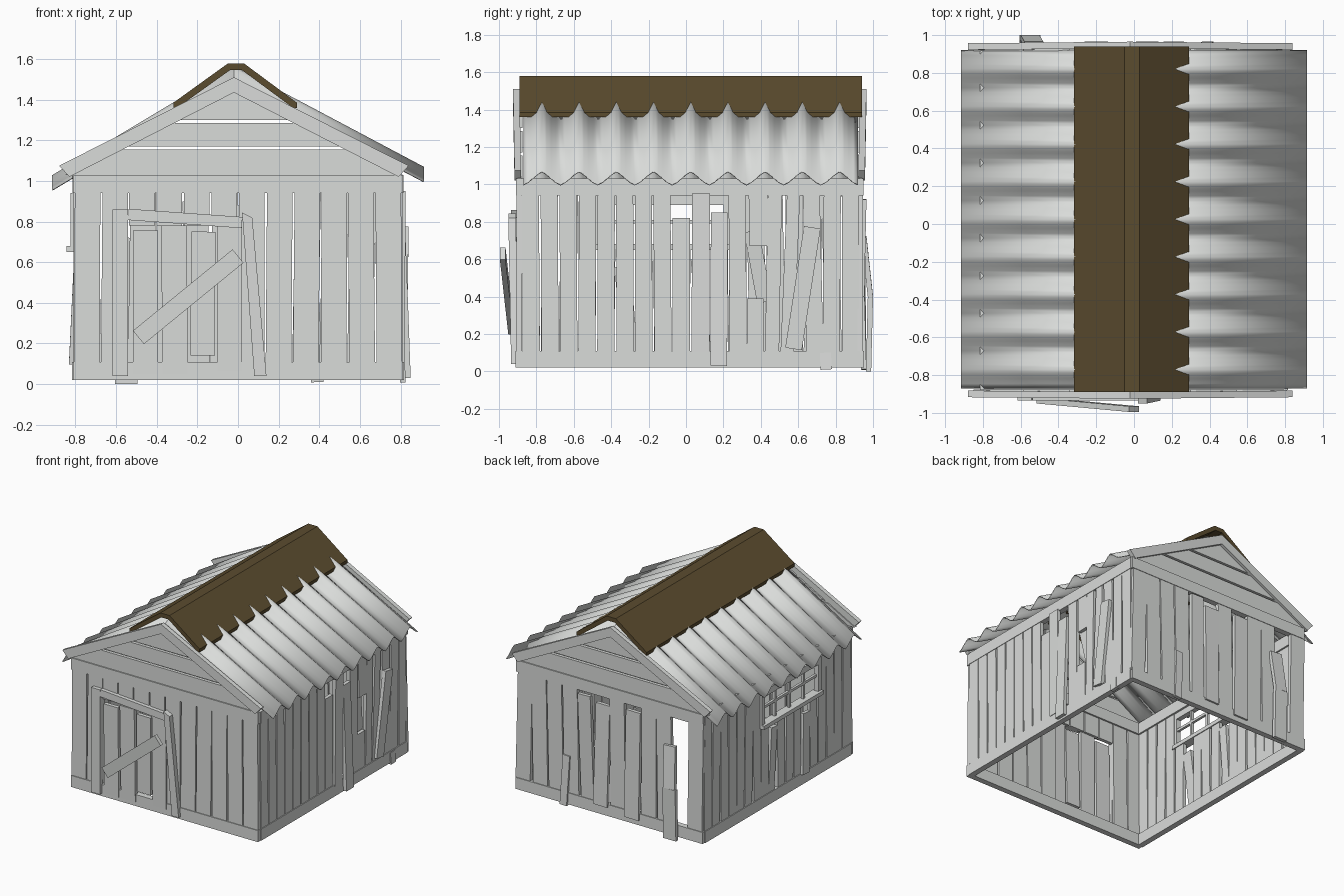
import bpy, bmesh, math, random
from mathutils import Vector

random.seed(4)

def material(name, rgb):
    m = bpy.data.materials.new(name)
    m.diffuse_color = (*rgb, 1)
    return m

GREY = material("weathered grey", (0.70, 0.715, 0.70))
BROWN = material("dark brown", (0.105, 0.072, 0.028))

# wall frames: (u along the wall, z up, d outward) to world
WALLS = {
    "front": lambda u, z, d: Vector((u, -0.905 - d, z)),
    "back": lambda u, z, d: Vector((u, 0.945 + d, z)),
    "right": lambda u, z, d: Vector((0.81 + d, u, z)),
    "left": lambda u, z, d: Vector((-0.81 - d, u, z)),
}

def slab(bm, wall, pts, th):
    """Closed prism: outer outline pts (u, z, d), thickened inward by th."""
    f = WALLS[wall]
    outer = [bm.verts.new(f(u, z, d)) for u, z, d in pts]
    inner = [bm.verts.new(f(u, z, d - th)) for u, z, d in pts]
    n = len(pts)
    bm.faces.new(outer)
    bm.faces.new(inner[::-1])
    for i in range(n):
        j = (i + 1) % n
        bm.faces.new((outer[i], inner[i], inner[j], outer[j]))

def plank(bm, wall, u0, z0, u1, z1, w, d0=0.0, d1=0.0, th=0.028):
    """Plank along a centre line, standing d0 and d1 off the wall at its ends."""
    l = math.hypot(u1 - u0, z1 - z0)
    pu, pz = (z1 - z0) / l * w / 2, -(u1 - u0) / l * w / 2
    slab(bm, wall, [(u0 - pu, z0 - pz, d0), (u0 + pu, z0 + pz, d0),
                    (u1 + pu, z1 + pz, d1), (u1 - pu, z1 - pz, d1)], th)

def finish(name, bm, mat):
    bmesh.ops.recalc_face_normals(bm, faces=bm.faces[:])
    me = bpy.data.meshes.new(name)
    bm.to_mesh(me)
    bm.free()
    ob = bpy.data.objects.new(name, me)
    bpy.context.collection.objects.link(ob)
    me.materials.append(mat)
    return ob

def wall(name, u0, u1, n, split, skip, extras, tilt):
    bm = bmesh.new()
    p = (u1 - u0) / n
    # upright boards
    for i in range(n):
        if i not in skip:
            c = u0 + (i + 0.5) * p
            t = random.uniform(-tilt, tilt)
            plank(bm, name, c + t, 0.09, c - t, 0.96, p - 0.009)
    for e in extras:
        plank(bm, name, *e)
    # sill and top plate, each in two lengths
    for a, b in ((u0, split), (split, u1)):
        plank(bm, name, a, 0.065, b, 0.065, 0.09, 0.006, 0.006, 0.045)
        plank(bm, name, a, 0.985, b, 0.985, 0.09, 0.004, 0.004, 0.045)
    finish(name + "_wall", bm, GREY)

# front wall with short boards above the doorway
wall("front", -0.81, 0.81, 12, 0.0, {2, 3, 4, 5},
     [(-0.81 + 0.135 * (i + 0.5), 0.78, -0.81 + 0.135 * (i + 0.5), 0.96, 0.126)
      for i in (2, 3, 4, 5)], 0.005)

# back wall with a missing board and a plank leaning out of the gap
wall("back", -0.81, 0.81, 12, 0.0, {1, 4, 6, 7},
     [(-0.55, 0.0, -0.55, 0.4, 0.11, 0.045, 0.055),
      (-0.55, 0.4, -0.53, 0.72, 0.10, 0.055, 0.02),
      (-0.20, 0.06, -0.21, 0.90, 0.125, 0.02, 0.01),
      (0.07, 0.09, 0.06, 0.88, 0.12, 0.02, 0.0),
      (0.19, 0.06, 0.21, 0.92, 0.11, 0.0, 0.02),
      (0.39, 0.01, 0.37, 0.40, 0.06, 0.02, 0.01)], 0.012)

# right wall with broken and slipped boards
wall("right", -0.88, 0.93, 18, -0.27, {8, 9, 10, 12, 13, 14, 15},
     [(-0.025, 0.10, -0.025, 0.82, 0.092),
      (0.077, 0.10, 0.08, 0.95, 0.095, 0.01, 0.015),
      (0.175, 0.03, 0.178, 0.85, 0.09, 0.04, 0.01),
      (0.39, 0.67, 0.385, 0.95, 0.10), (0.37, 0.09, 0.37, 0.39, 0.09),
      (0.42, 0.37, 0.35, 0.75, 0.08, -0.05, -0.02),
      (0.46, 0.09, 0.475, 0.95, 0.075), (0.54, 0.09, 0.575, 0.95, 0.07),
      (0.575, 0.12, 0.675, 0.77, 0.09, 0.02, 0.03),
      (0.69, 0.09, 0.67, 0.95, 0.09),
      (0.75, 0.01, 0.745, 0.10, 0.06, 0.015, 0.01)], 0.004)

# left wall with short boards below the window
P = 1.81 / 18
wall("left", -0.88, 0.93, 18, -0.27, set(range(4, 11)),
     [(-0.88 + P * (i + 0.5), 0.09, -0.88 + P * (i + 0.5) + 0.006 * (-1) ** i,
       0.66, 0.088) for i in (4, 6, 7, 8, 10)]
     + [(-0.30, 0.10, -0.34, 0.56, 0.085, 0.022, 0.0),
        (0.10, 0.09, 0.06, 0.60, 0.07, 0.0, 0.0)], 0.009)

# window frame and bars
bm = bmesh.new()
plank(bm, "left", -0.50, 0.665, 0.24, 0.665, 0.03, 0.035, 0.035, 0.07)
plank(bm, "left", -0.50, 0.915, 0.24, 0.915, 0.05, 0.015, 0.015, 0.04)
for u in (-0.48, 0.22):
    plank(bm, "left", u, 0.66, u, 0.93, 0.04, 0.015, 0.015, 0.04)
for u in (-0.305, -0.13, 0.045):
    plank(bm, "left", u, 0.66, u, 0.93, 0.02, 0.0, 0.0, 0.02)
plank(bm, "left", -0.48, 0.80, 0.22, 0.80, 0.02, 0.0, 0.0, 0.02)
finish("window", bm, GREY)

# crooked door frame
bm = bmesh.new()
plank(bm, "front", -0.58, 0.04, -0.58, 0.86, 0.075, 0.03, 0.03, 0.04)
plank(bm, "front", -0.54, 0.835, 0.02, 0.795, 0.055, 0.03, 0.03, 0.04)
slab(bm, "front", [(0.08, 0.04, 0.03), (0.14, 0.04, 0.03),
                   (0.07, 0.82, 0.045), (0.02, 0.845, 0.045)], 0.04)
finish("door_frame", bm, GREY)

# door planks and the loose brace
bm = bmesh.new()
for u0, z0, u1, z1, w in ((-0.455, 0.05, -0.455, 0.755, 0.125),
                          (-0.31, 0.05, -0.315, 0.78, 0.125),
                          (-0.175, 0.14, -0.17, 0.75, 0.12),
                          (-0.04, 0.065, -0.04, 0.80, 0.12)):
    plank(bm, "front", u0, z0, u1, z1, w, 0.012, 0.02, 0.03)
plank(bm, "front", -0.49, 0.23, 0.0, 0.63, 0.085, 0.045, 0.09, 0.03)
finish("door", bm, GREY)

# gable boards and rake boards at both ends
for side in ("front", "back"):
    bm = bmesh.new()
    half = lambda z: (1.47 - z) / 0.53
    for a, b in ((1.03, 1.155), (1.17, 1.285), (1.30, 1.46)):
        slab(bm, side, [(-0.02 - half(a), a, -0.005), (-0.02 + half(a), a, -0.005),
                        (-0.02 + half(b), b, -0.005),
                        (-0.02 - half(b), b, -0.005)], 0.025)
    finish(side + "_gable_boards", bm, GREY)
    bm = bmesh.new()
    for s in (-1, 1):
        slab(bm, side, [(-0.02, 1.51, 0.02), (-0.02, 1.435, 0.02),
                        (-0.02 + s * 0.81, 1.02, 0.012),
                        (-0.02 + s * 0.86, 1.075, 0.012)], 0.035)
    finish(side + "_rake_boards", bm, GREY)

# corrugated roof sheets, crest spacing 0.198
SEG, WAVES = 8, 9
for name, xe, slope in (("left_roof", -0.915, 0.60), ("right_roof", 0.915, 0.53)):
    bm = bmesh.new()
    rows = []
    for i in range(SEG * WAVES + 1):
        y = -0.87 + 1.79 * i / (SEG * WAVES)
        # rounded flanks that meet in a fairly narrow crest
        t = abs((i / SEG) % 1 - 0.5) * 2
        h = 0.07 * (0.5 * (1 - t) + 0.25 * (1 + math.cos(math.pi * t)))
        rows.append([bm.verts.new((x, y, 1.495 + h - slope * abs(x + 0.02)))
                     for x in (-0.02, xe)])
    for a, b in zip(rows, rows[1:]):
        bm.faces.new((a[0], a[1], b[1], b[0]))
    ob = finish(name, bm, GREY)
    # keep the sheet facing up
    if ob.data.polygons[0].normal.z < 0:
        ob.data.flip_normals()
    m = ob.modifiers.new("thickness", "SOLIDIFY")
    m.thickness = 0.006
    bpy.context.view_layer.objects.active = ob
    ob.select_set(True)
    bpy.ops.object.shade_smooth_by_angle(angle=math.radians(25))
    ob.select_set(False)

# ridge cap
bm = bmesh.new()
prof = [(-0.318, 1.385), (-0.05, 1.578), (0.03, 1.578), (0.29, 1.385),
        (0.29, 1.36), (0.27, 1.36), (0.02, 1.545), (-0.04, 1.545),
        (-0.298, 1.36), (-0.318, 1.36)]
face = bm.faces.new([bm.verts.new((x, -0.89, z)) for x, z in prof])
ext = bmesh.ops.extrude_face_region(bm, geom=[face])
bmesh.ops.translate(bm, vec=(0, 1.83, 0),
                    verts=[v for v in ext["geom"] if isinstance(v, bmesh.types.BMVert)])
finish("ridge_cap", bm, BROWN)
